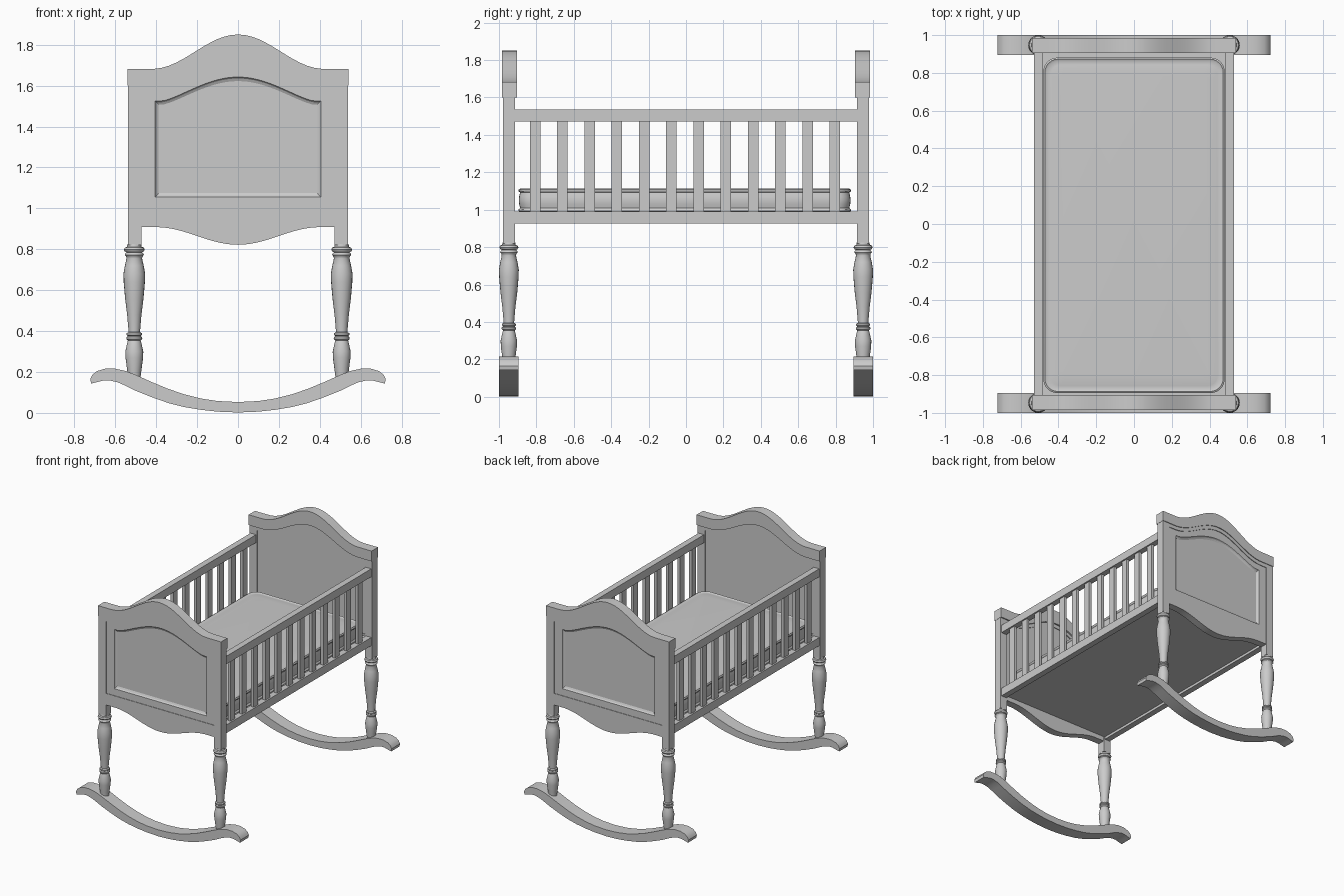
import bpy, bmesh
from math import cos, sin, pi

if "Cube" in bpy.data.objects:
    bpy.data.objects.remove(bpy.data.objects["Cube"])


def finish(name, bm, mirror="", smooth=None):
    """Turn a bmesh into a named object, mirrored across the given axes."""
    bmesh.ops.recalc_face_normals(bm, faces=bm.faces)
    me = bpy.data.meshes.new(name)
    bm.to_mesh(me)
    bm.free()
    ob = bpy.data.objects.new(name, me)
    bpy.context.collection.objects.link(ob)
    if mirror:
        mod = ob.modifiers.new("mirror", 'MIRROR')
        mod.use_axis = ("x" in mirror, "y" in mirror, False)
        mod.use_mirror_merge = False
    if smooth:
        bpy.ops.object.select_all(action='DESELECT')
        bpy.context.view_layer.objects.active = ob
        ob.select_set(True)
        bpy.ops.object.shade_smooth_by_angle(angle=smooth)
    return ob


def loft(name, loops, axis="y", **kw):
    """Skin a list of (outline, depth) with equal point counts, capped at both ends."""
    bm = bmesh.new()
    rings = [[bm.verts.new((u, t, v) if axis == "y" else (u, v, t)) for u, v in pts]
             for pts, t in loops]
    n = len(rings[0])
    for a, b in zip(rings, rings[1:]):
        for i in range(n):
            j = (i + 1) % n
            bm.faces.new((a[i], a[j], b[j], b[i]))
    bm.faces.new(rings[0])
    bm.faces.new(rings[-1])
    return finish(name, bm, **kw)


def boxes(name, specs, mirror=""):
    """One object out of (xmin, xmax, ymin, ymax, zmin, zmax) boxes."""
    bm = bmesh.new()
    for x0, x1, y0, y1, z0, z1 in specs:
        vs = bmesh.ops.create_cube(bm, size=1)["verts"]
        for v in vs:
            v.co.x = x1 if v.co.x > 0 else x0
            v.co.y = y1 if v.co.y > 0 else y0
            v.co.z = z1 if v.co.z > 0 else z0
    return finish(name, bm, mirror)


def arch(half, shoulder, peak, w, power=1.0, n=32):
    """Bell-shaped edge running from -half to +half."""
    pts = []
    for i in range(n + 1):
        x = half * (2 * i / n - 1)
        c = 0.5 * (1 + cos(pi * x / w)) if abs(x) < w else 0
        pts.append((x, shoulder + (peak - shoulder) * c ** power))
    return pts


def between(lower, upper):
    return lower + upper[::-1]


def flat(half, z):
    return arch(half, z, z, 1)


RAD = 0.6

# End panels with a sunk, arched field on the outer side
panel = between(flat(.475, .985), arch(.475, 1.62, 1.76, .42))
field = between(flat(.405, 1.055), arch(.405, 1.525, 1.642, .37, .65))
step = between(flat(.398, 1.062), arch(.398, 1.518, 1.635, .37, .65))
inner = between(flat(.388, 1.074), arch(.388, 1.507, 1.622, .37, .65))
loft("end_panel", [(panel, -.922), (panel, -.973), (field, -.973), (step, -.964),
                   (inner, -.958)], mirror="y")

# Arched moulding under the cap, cap rail, scalloped apron
mould = between(arch(.475, 1.57, 1.71, .42), arch(.475, 1.62, 1.76, .42))
loft("cap_moulding", [(mould, -.916), (mould, -.978)], mirror="y", smooth=RAD)
cap = between(arch(.54, 1.6, 1.74, .42), arch(.54, 1.682, 1.85, .42))
loft("cap_rail", [(cap, -.904), (cap, -.984)], mirror="y", smooth=RAD)
apron = between(arch(.475, .908, .822, .40), flat(.475, 1.0))
loft("apron", [(apron, -.917), (apron, -.977)], mirror="y", smooth=RAD)

# Square corner posts
boxes("corner_post", [(.473, .538, -.979, -.914, .82, 1.605)], "xy")

# Turned legs
profile = [(0, .83), (.034, .825), (.036, .812), (.046, .808), (.051, .798), (.046, .789),
           (.038, .785), (.045, .779), (.047, .772), (.040, .764), (.038, .755), (.046, .72),
           (.053, .68), (.052, .64), (.045, .56), (.035, .48), (.029, .41), (.028, .395),
           (.037, .390), (.038, .382), (.031, .376), (.038, .370), (.039, .362), (.031, .354),
           (.034, .345), (.044, .30), (.043, .27), (.035, .21), (.030, .17), (.030, .13),
           (0, .13)]
bm = bmesh.new()
vs = [bm.verts.new((.507 + r, -.947, z)) for r, z in profile]
es = [bm.edges.new(p) for p in zip(vs, vs[1:])]
bmesh.ops.spin(bm, geom=vs + es, cent=(.507, -.947, 0), axis=(0, 0, 1),
               angle=2 * pi, steps=20)
bmesh.ops.remove_doubles(bm, verts=bm.verts, dist=.0005)
finish("turned_leg", bm, "xy", RAD)

# Rockers with scrolled tips
top = [(0, .053), (.1, .058), (.18, .07), (.26, .09), (.34, .117), (.42, .15), (.5, .186),
       (.55, .205), (.60, .216), (.65, .216), (.69, .204), (.712, .186), (.722, .165)]
bot = [(0, .002), (.1, .006), (.18, .015), (.26, .028), (.34, .048), (.42, .076), (.5, .108),
       (.55, .133), (.59, .150), (.63, .159), (.66, .158), (.69, .150), (.718, .143)]
full = [[(-x, z) for x, z in side[:0:-1]] + side for side in (top, bot)]
rocker = between(full[1], full[0])
loft("rocker", [(rocker, -1.0), (rocker, -.895)], mirror="y", smooth=RAD)

# Side rails and slats
boxes("side_rail", [(.482, .53, -.916, .916, 1.472, 1.535),
                    (.482, .53, -.916, .916, .925, .99)], "x")
boxes("side_slat", [(.494, .518, y - .028, y + .028, .985, 1.477)
                    for y in (-.806 + .1456 * i for i in range(12))], "x")

# Base board
boxes("base_board", [(-.485, .485, -.92, .92, .945, .985)])


# Mattress with piped edges
def round_rect(inset, hx=.482, hy=.89, r=.075):
    r = r - inset * .5
    cx, cy = hx - inset - r, hy - inset - r
    return [(sx * cx + r * cos(a), -.007 + sy * cy + r * sin(a))
            for k, (sx, sy) in enumerate([(1, 1), (-1, 1), (-1, -1), (1, -1)])
            for a in (pi / 2 * (k + i / 6) for i in range(7))]


section = [(.03, .985), (.012, .987), (.002, .993), (.002, 1.002), (.010, 1.008), (.005, 1.03),
           (.003, 1.05), (.005, 1.07), (.010, 1.092), (.002, 1.098), (.002, 1.107),
           (.010, 1.112), (.018, 1.106), (.04, 1.110), (.09, 1.113)]
loft("mattress", [(round_rect(i), z) for i, z in section], axis="z", smooth=1.0)
